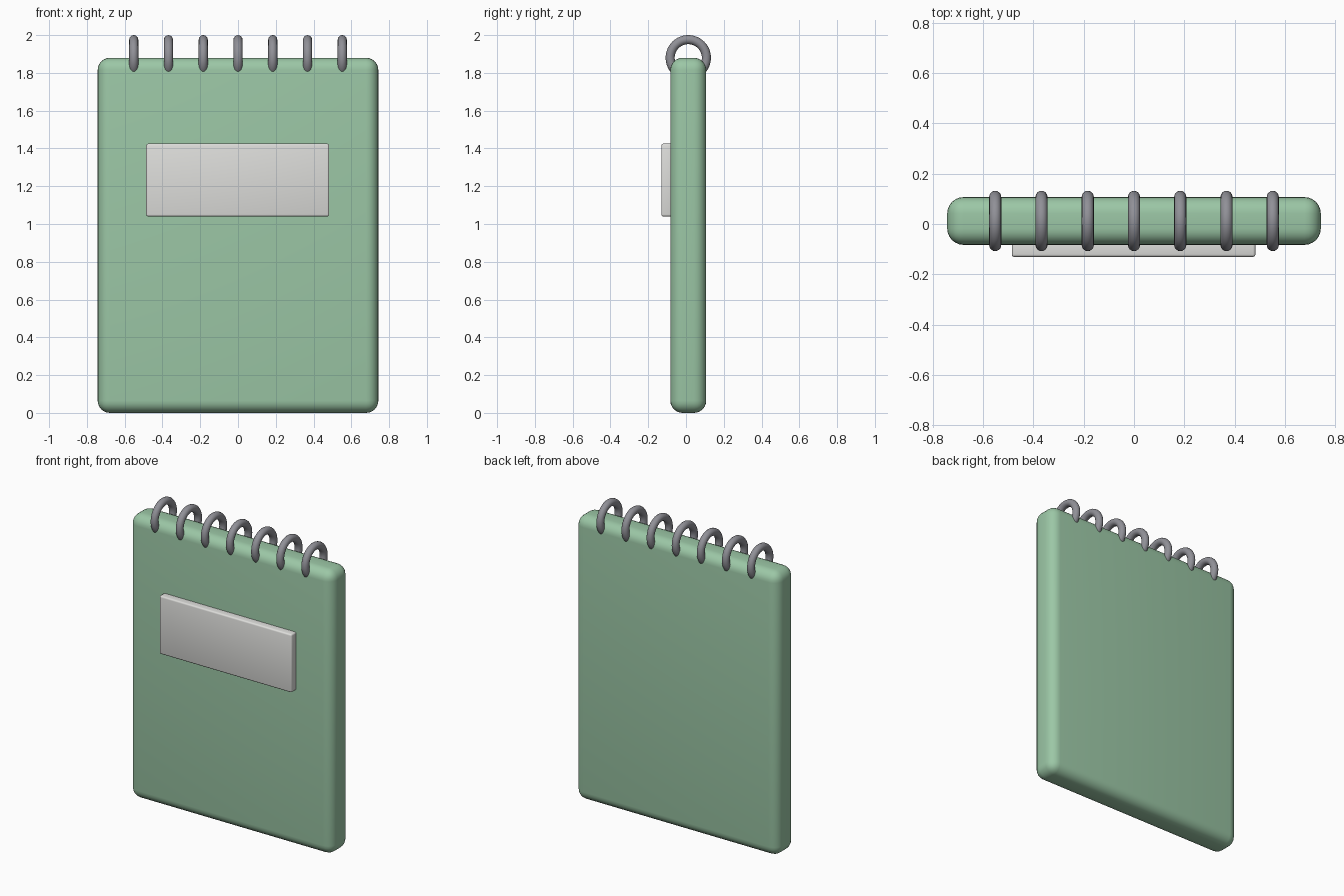
import bpy
import math

cube = bpy.data.objects.get("Cube")
if cube:
    bpy.data.objects.remove(cube, do_unlink=True)


def make_material(name, color):
    mat = bpy.data.materials.new(name)
    mat.use_nodes = True
    mat.diffuse_color = (*color, 1)
    mat.node_tree.nodes["Principled BSDF"].inputs["Base Color"].default_value = (*color, 1)
    return mat


def finish(obj, name, mat):
    obj.name = name
    obj.data.materials.append(mat)
    bpy.ops.object.shade_smooth_by_angle(angle=math.radians(40))


def rounded_box(name, low, high, bevel, segments, mat):
    center = [(a + b) / 2 for a, b in zip(low, high)]
    bpy.ops.mesh.primitive_cube_add(size=1, location=center)
    obj = bpy.context.object
    obj.scale = [b - a for a, b in zip(low, high)]
    bpy.ops.object.transform_apply(location=False, rotation=False, scale=True)
    mod = obj.modifiers.new("rounded_edges", "BEVEL")
    mod.width = bevel
    mod.segments = segments
    bpy.ops.object.modifier_apply(modifier=mod.name)
    finish(obj, name, mat)


green = make_material("soft_green", (0.33, 0.57, 0.38))
white = make_material("label_white", (0.73, 0.73, 0.71))
grey = make_material("metal_grey", (0.28, 0.28, 0.31))

# Notebook body and front label
rounded_box("pad_body", (-0.743, -0.083, 0), (0.743, 0.107, 1.88), 0.065, 6, green)
rounded_box("cover_label", (-0.486, -0.131, 1.04), (0.483, -0.06, 1.425), 0.01, 3, white)

# Binding rings along the top edge
for i in range(7):
    bpy.ops.mesh.primitive_torus_add(
        location=((i - 3) * 0.184, 0.012, 1.88), rotation=(0, math.pi / 2, 0),
        major_radius=0.096, minor_radius=0.024, major_segments=48, minor_segments=16)
    finish(bpy.context.object, f"binding_ring_{i + 1}", grey)
